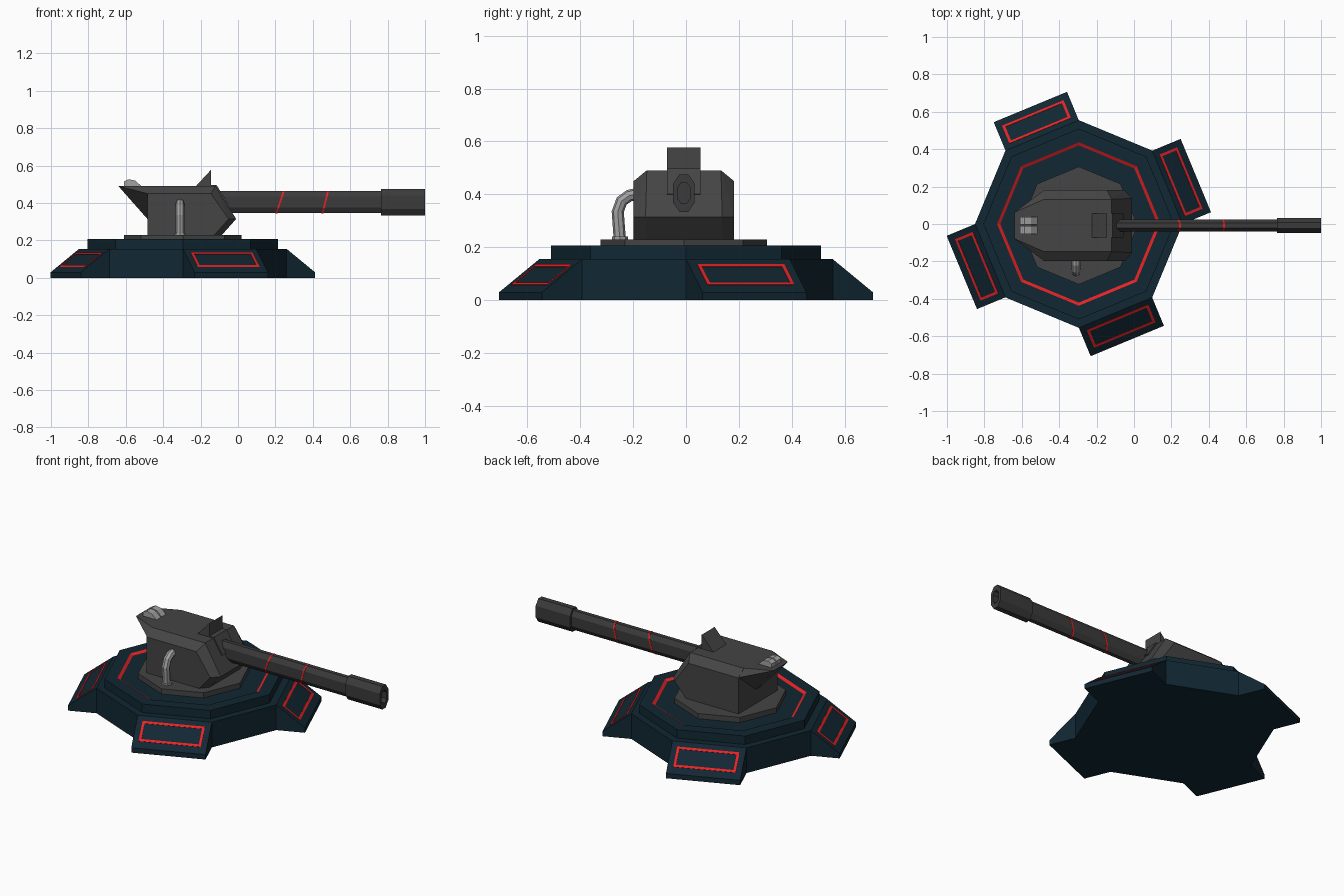
import bpy, bmesh, math
from mathutils import Vector, Matrix

if "Cube" in bpy.data.objects:
    bpy.data.objects.remove(bpy.data.objects["Cube"])

CX = -0.295    # centre of the base
CY = -0.008    # centre line of the turret


def mat(name, r, g, b):
    m = bpy.data.materials.new(name)
    m.diffuse_color = (r, g, b, 1)
    m.use_nodes = True
    m.node_tree.nodes["Principled BSDF"].inputs["Base Color"].default_value = m.diffuse_color
    return m


NAVY = mat("dark navy", 0.0055, 0.02, 0.032)
GREY = mat("gunmetal grey", 0.058, 0.058, 0.058)
BARREL = mat("barrel grey", 0.045, 0.043, 0.043)
RED = mat("warning red", 0.78, 0.016, 0.018)
STEEL = mat("light steel", 0.36, 0.36, 0.36)


def finish(bm, name, *mats):
    bmesh.ops.recalc_face_normals(bm, faces=bm.faces)
    me = bpy.data.meshes.new(name)
    bm.to_mesh(me)
    bm.free()
    for m in mats:
        me.materials.append(m)
    ob = bpy.data.objects.new(name, me)
    bpy.context.collection.objects.link(ob)
    return ob


def loft(name, rings, *mats):
    """Skin a list of equal point rings and cap both ends."""
    bm = bmesh.new()
    vs = [[bm.verts.new(p) for p in ring] for ring in rings]
    n = len(vs[0])
    for a, b in zip(vs, vs[1:]):
        for i in range(n):
            bm.faces.new((a[i], a[(i + 1) % n], b[(i + 1) % n], b[i]))
    bm.faces.new(vs[0])
    bm.faces.new(vs[-1])
    return finish(bm, name, *mats)


def octagon(r, z, y=0):
    return [(CX + r * math.cos(i * math.pi / 4), y + r * math.sin(i * math.pi / 4), z) for i in range(8)]


def prism(name, profile, y0, y1, m):
    """Extrude an x-z profile along y."""
    return loft(name, [[(x, y, z) for x, z in profile] for y in (y0, y1)], m)


def hull(name, points, m):
    """Convex solid from (x, half width, z), mirrored over the centre line."""
    bm = bmesh.new()
    for x, w, z in points:
        for s in (-1, 1):
            bm.verts.new((x, CY + s * w, z))
    bmesh.ops.convex_hull(bm, input=bm.verts)
    bmesh.ops.dissolve_limit(bm, angle_limit=0.01, verts=bm.verts, edges=bm.edges)
    return finish(bm, name, m)


# stepped octagonal base with a red ring around the sunken deck
base = loft("base", [octagon(r, z) for r, z in
                     [(0.555, 0), (0.555, 0.155), (0.51, 0.155), (0.51, 0.207),
                      (0.437, 0.207), (0.42, 0.197)]], NAVY, RED)
for f in base.data.polygons:
    rad = math.hypot(f.center.x - CX, f.center.y)
    if len(f.vertices) == 4 and rad < 0.41 and f.center.z > 0.19:
        f.material_index = 1

# four sloped feet with red frames
AP = 0.555 * math.cos(math.pi / 8)
OUT, HALF = 0.677, 0.212


def slope_point(t, z, lift):
    r = AP + (0.155 - z) / 0.125 * (OUT - AP)
    n = Vector((0.125, 0, OUT - AP)).normalized()
    return Vector((r, t, z)) + n * lift


for k in range(4):
    turn = Matrix.Translation((CX, 0, 0)) @ Matrix.Rotation(math.radians(22.5 + 90 * k), 4, 'Z')
    prof = [(AP - 0.03, 0), (OUT, 0), (OUT, 0.03), (AP, 0.155), (AP - 0.03, 0.155)]
    loft(f"foot_{k}", [[turn @ Vector((r, t, z)) for r, z in prof] for t in (-HALF, HALF)], NAVY)
    bm = bmesh.new()
    outer = [(-0.178, 0.057), (0.178, 0.057), (0.178, 0.135), (-0.178, 0.135)]
    inner = [(-0.164, 0.066), (0.164, 0.066), (0.164, 0.126), (-0.164, 0.126)]
    loops = [[bm.verts.new(turn @ slope_point(t, z, l)) for t, z in src]
             for src, l in ((outer, -0.001), (outer, 0.002), (inner, 0.002), (inner, -0.001))]
    for a, b in zip(loops, loops[1:] + loops[:1]):
        for i in range(4):
            bm.faces.new((a[i], a[(i + 1) % 4], b[(i + 1) % 4], b[i]))
    finish(bm, f"foot_frame_{k}", RED)

# turntable
loft("turntable", [octagon(0.315, 0.19, CY), octagon(0.315, 0.229, CY)], GREY)

# turret body and rear overhang
hull("turret_body", [(-0.485, 0.19, 0.225), (-0.13, 0.19, 0.225), (-0.09, 0.145, 0.225),
                     (-0.05, 0.19, 0.315), (-0.01, 0.145, 0.315),
                     (-0.485, 0.19, 0.45), (-0.145, 0.19, 0.45),
                     (-0.485, 0.14, 0.491), (-0.12, 0.14, 0.491)], GREY)
hull("turret_overhang", [(-0.64, 0.07, 0.491), (-0.48, 0.14, 0.491), (-0.48, 0.19, 0.45),
                         (-0.48, 0.02, 0.31)], GREY)

# sight wedge and its mounting plate on the front slope
prism("sight", [(-0.23, 0.485), (-0.145, 0.577), (-0.145, 0.485)], CY - 0.063, CY + 0.063, GREY)
prism("sight_mount", [(-0.15, 0.497), (-0.115, 0.497), (-0.055, 0.402), (-0.09, 0.39)],
      CY - 0.063, CY + 0.063, GREY)


def section(x, wy, wz, shear=0.0):
    """Tall octagonal barrel cross-section."""
    pts = [(1, 0.5), (0.4, 1), (-0.4, 1), (-1, 0.5), (-1, -0.5), (-0.4, -1), (0.4, -1), (1, -0.5)]
    return [(x + shear * b, CY + a * wy, 0.405 + b * wz) for a, b in pts]


# barrel, hollow muzzle and slanted red bands
loft("barrel", [section(-0.1, 0.031, 0.059), section(0.78, 0.031, 0.059)], BARREL)
loft("muzzle", [section(0.765, 0.031, 0.059), section(0.765, 0.041, 0.071),
                section(1.0, 0.041, 0.071), section(1.0, 0.024, 0.04),
                section(0.93, 0.024, 0.04)], BARREL)
for k, x in enumerate((0.225, 0.467)):
    sh = 0.02 if k == 0 else 0.015
    loft(f"barrel_band_{k}", [section(x - 0.005, 0.0325, 0.0605, sh),
                              section(x + 0.005, 0.0325, 0.0605, sh)], RED)

# side pipe with foot flange
path = [(-0.18, 0.402), (-0.215, 0.395), (-0.243, 0.375), (-0.258, 0.335), (-0.25, 0.225)]
rings = []
for i, (y, z) in enumerate(path):
    a, b = path[max(i - 1, 0)], path[min(i + 1, len(path) - 1)]
    d = Vector((0, b[0] - a[0], b[1] - a[1])).normalized()
    side = d.cross(Vector((1, 0, 0)))
    rings.append([Vector((-0.31, y, z)) + 0.023 * (math.cos(j * math.pi / 4) * Vector((1, 0, 0))
                  + math.sin(j * math.pi / 4) * side) for j in range(8)])
loft("side_pipe", rings, STEEL)
loft("pipe_flange", [[(-0.31 + 0.03 * math.cos(j * math.pi / 4), -0.25 + 0.03 * math.sin(j * math.pi / 4), z)
                      for j in range(8)] for z in (0.225, 0.24)], STEEL)

# twin exhaust humps on the rear deck
for k, y in enumerate((0.017, -0.033)):
    prism(f"exhaust_{k}", [(-0.61, 0.485), (-0.61, 0.515), (-0.585, 0.527), (-0.55, 0.52), (-0.51, 0.485)],
          y - 0.021, y + 0.021, STEEL)
